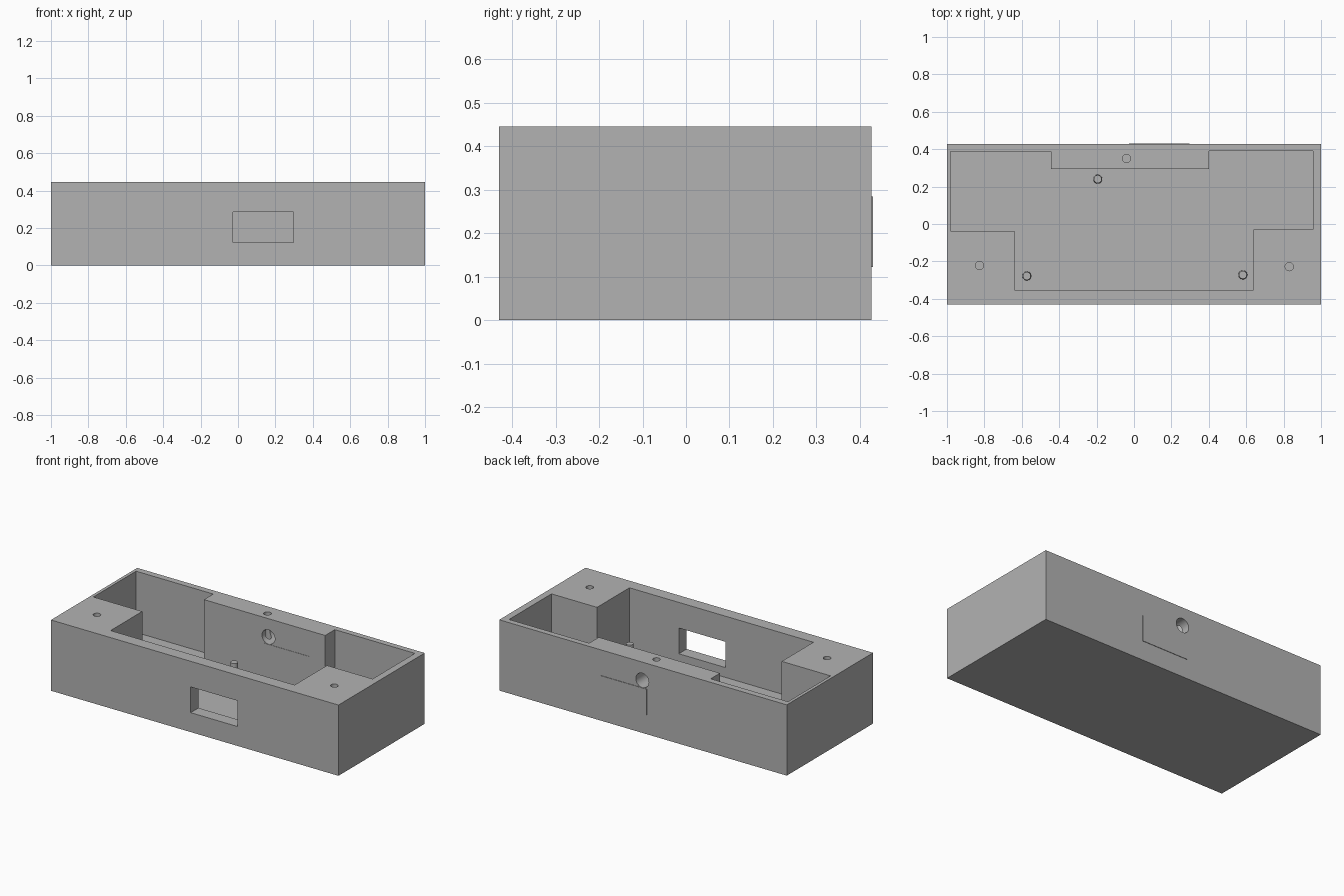
import bpy, bmesh, math
from mathutils import Matrix

if "Cube" in bpy.data.objects:
    bpy.data.objects.remove(bpy.data.objects["Cube"])

grey = bpy.data.materials.new("plain grey")
grey.diffuse_color = (0.45, 0.45, 0.45, 1)
grey.use_nodes = True
grey.node_tree.nodes["Principled BSDF"].inputs["Base Color"].default_value = grey.diffuse_color

HEIGHT, FLOOR = 0.445, 0.06
FRONT, BACK = -0.43, 0.427


def finish(name, bm):
    mesh = bpy.data.meshes.new(name)
    bmesh.ops.recalc_face_normals(bm, faces=bm.faces)
    bm.to_mesh(mesh)
    bm.free()
    mesh.materials.append(grey)
    obj = bpy.data.objects.new(name, mesh)
    bpy.context.collection.objects.link(obj)
    return obj


def prism(name, outline, z0, z1):
    bm = bmesh.new()
    base = bm.faces.new([bm.verts.new((x, y, z0)) for x, y in outline])
    ext = bmesh.ops.extrude_face_region(bm, geom=[base])
    top = [v for v in ext["geom"] if isinstance(v, bmesh.types.BMVert)]
    bmesh.ops.translate(bm, verts=top, vec=(0, 0, z1 - z0))
    return finish(name, bm)


def box(name, x0, x1, y0, y1, z0, z1):
    return prism(name, [(x0, y0), (x1, y0), (x1, y1), (x0, y1)], z0, z1)


def cylinder(name, centre, r0, r1, depth, axis="Z"):
    bm = bmesh.new()
    turn = Matrix.Rotation(math.pi / 2, 4, "X") if axis == "Y" else Matrix()
    bmesh.ops.create_cone(bm, cap_ends=True, segments=32, radius1=r0, radius2=r1,
                          depth=depth, matrix=Matrix.Translation(centre) @ turn)
    return finish(name, bm)


def smooth(obj):
    bpy.ops.object.select_all(action="DESELECT")
    obj.select_set(True)
    bpy.context.view_layer.objects.active = obj
    bpy.ops.object.shade_smooth_by_angle(angle=math.radians(30))


def cut(target, cutter):
    bpy.context.view_layer.objects.active = target
    mod = target.modifiers.new("cut", "BOOLEAN")
    mod.operation, mod.solver, mod.object = "DIFFERENCE", "EXACT", cutter
    bpy.ops.object.modifier_apply(modifier=mod.name)
    bpy.data.objects.remove(cutter)


# Outer case
case = box("case", -1, 1, FRONT, BACK, 0, HEIGHT)

# Open cavity that leaves solid front corners and a thick back centre
cut(case, prism("cavity_cutter", [
    (-0.98, 0.387), (-0.98, -0.037), (-0.64, -0.037), (-0.64, -0.352),
    (0.64, -0.352), (0.64, -0.03), (0.957, -0.03), (0.957, 0.391),
    (0.40, 0.391), (0.40, 0.295), (-0.443, 0.295), (-0.443, 0.387)], FLOOR, 0.6))

# Front window
cut(case, box("window_cutter", -0.028, 0.296, -0.6, -0.2, 0.122, 0.284))

# Round cable hole through the back block
cut(case, cylinder("cable_cutter", (0.005, 0.37, 0.33), 0.045, 0.045, 0.3, "Y"))

# Screw holes in the rim
for x, y in [(-0.826, -0.222), (0.83, -0.228), (-0.04, 0.35)]:
    cut(case, cylinder("screw_cutter", (x, y, HEIGHT), 0.022, 0.022, 0.4))
smooth(case)

# Thin raised panels on both faces of the back block
box("outer_back_panel", -0.028, 0.296, BACK - 0.002, 0.43, 0.122, 0.284)
box("inner_back_panel", -0.028, 0.296, 0.293, 0.297, 0.122, 0.284)

# Board pegs with slightly narrowed tops
for i, (x, y) in enumerate([(-0.194, 0.24), (-0.573, -0.278), (0.582, -0.272)]):
    peg = cylinder(f"peg_{i + 1}", (x, y, 0.099), 0.024, 0.021, 0.082)
    smooth(peg)
